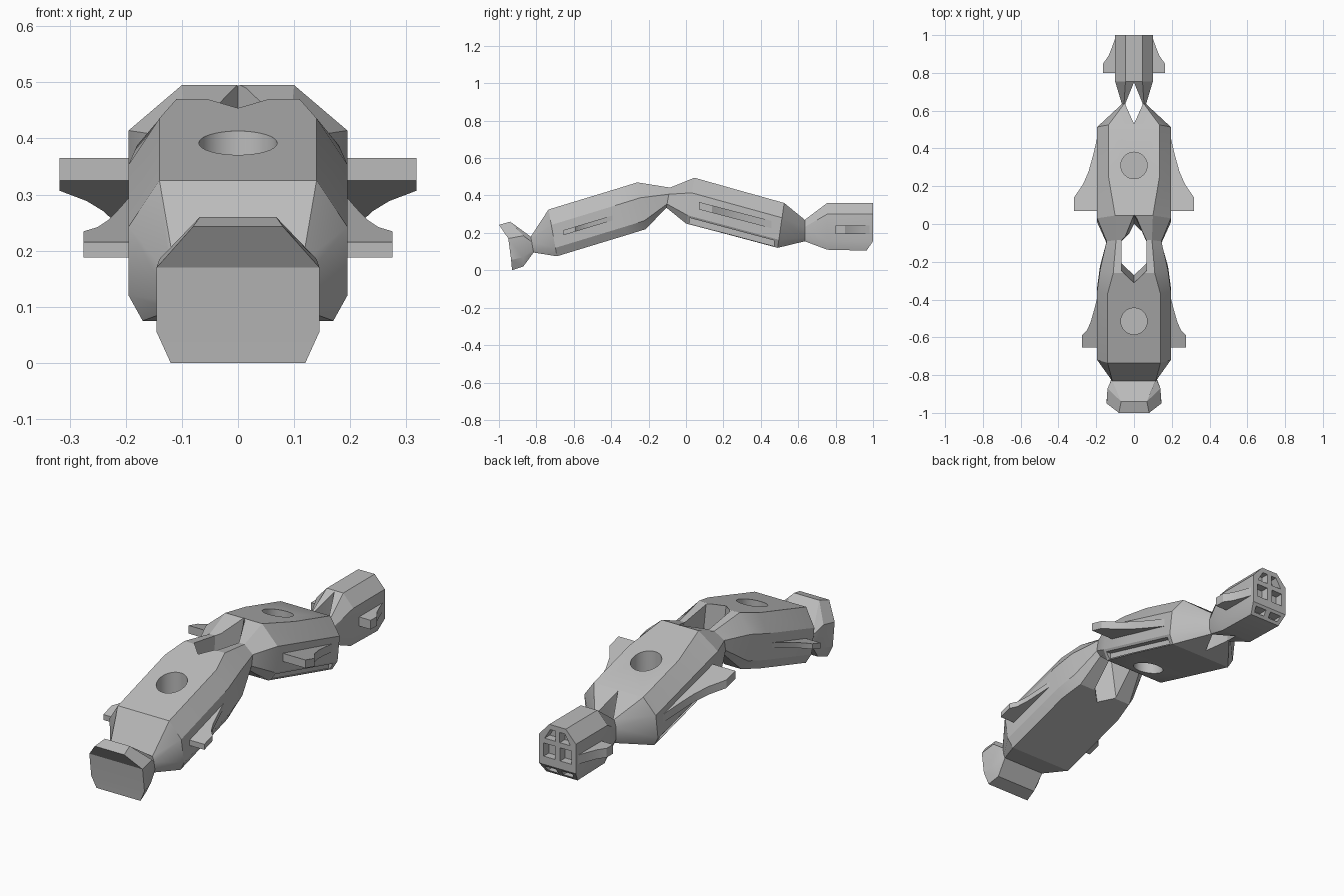
import bpy, bmesh, math
from mathutils import Matrix

if "Cube" in bpy.data.objects:
    bpy.data.objects.remove(bpy.data.objects["Cube"])

hull_grey = bpy.data.materials.new("hull_grey")
hull_grey.diffuse_color = (0.5, 0.5, 0.5, 1)
hull_grey.use_nodes = True
hull_grey.node_tree.nodes["Principled BSDF"].inputs["Base Color"].default_value = hull_grey.diffuse_color


def make(name, bm):
    bmesh.ops.recalc_face_normals(bm, faces=bm.faces[:])
    me = bpy.data.meshes.new(name)
    bm.to_mesh(me)
    bm.free()
    ob = bpy.data.objects.new(name, me)
    bpy.context.collection.objects.link(ob)
    me.materials.append(hull_grey)
    return ob


def loft(name, rings):
    """Loft mirrored half sections, each listed from top to bottom."""
    bm = bmesh.new()
    vr = [[bm.verts.new(p) for p in r] +
          [bm.verts.new((-p[0], p[1], p[2])) for p in reversed(r)] for r in rings]
    n = len(vr[0])
    for a, b in zip(vr, vr[1:]):
        for i in range(n):
            j = (i + 1) % n
            bm.faces.new((a[i], a[j], b[j], b[i]))
    for r in (vr[0], vr[-1]):
        for i in range(n // 2 - 1):
            bm.faces.new((r[i], r[i + 1], r[n - 2 - i], r[n - 1 - i]))
    return make(name, bm)


def section(top, bottom, widths):
    """Half section between a top and a bottom (y, z) point."""
    return [(w, top[0] + t * (bottom[0] - top[0]), top[1] + t * (bottom[1] - top[1]))
            for w, t in zip(widths, (0, 0.33, 0.82, 1))]


def prism(name, lower, upper, mirror=False):
    bm = bmesh.new()
    for s in ((1, -1) if mirror else (1,)):
        a = [bm.verts.new((s * x, y, z)) for x, y, z in lower]
        b = [bm.verts.new((s * x, y, z)) for x, y, z in upper]
        bm.faces.new(a)
        bm.faces.new(b)
        for i in range(len(a)):
            j = (i + 1) % len(a)
            bm.faces.new((a[i], a[j], b[j], b[i]))
    return make(name, bm)


def shaft(name, y, z0, z1, r=0.07):
    bm = bmesh.new()
    bmesh.ops.create_cone(bm, cap_ends=True, segments=32, radius1=r, radius2=r,
                          depth=z1 - z0, matrix=Matrix.Translation((0, y, (z0 + z1) / 2)))
    return make(name, bm)


def cut(ob, *cutters):
    for c in cutters:
        c.hide_render = True
        m = ob.modifiers.new("cut", 'BOOLEAN')
        m.operation = 'DIFFERENCE'
        m.solver = 'EXACT'
        m.object = c
    dg = bpy.context.evaluated_depsgraph_get()
    me = bpy.data.meshes.new_from_object(ob.evaluated_get(dg))
    ob.modifiers.clear()
    ob.data = me


# main sections
FULL = (0.14, 0.195, 0.195, 0.17)
neck = section((-0.83, 0.18), (-0.815, 0.095), (0.115, 0.12, 0.12, 0.115))
joint = section((-0.085, 0.442), (-0.105, 0.335), (0.095, 0.145, 0.145, 0.12))
tail_joint = section((0.635, 0.27), (0.635, 0.155), (0.053, 0.064, 0.064, 0.055))

head = loft("head", [
    [(0.08, -1, 0.243), (0.145, -0.95, 0.17), (0.145, -0.935, 0.055), (0.12, -0.93, 0)],
    [(0.068, -0.94, 0.26), (0.14, -0.87, 0.185), (0.135, -0.87, 0.07), (0.11, -0.87, 0.02)],
    neck])
front_body = loft("front_body", [
    neck,
    section((-0.735, 0.325), (-0.69, 0.075), FULL),
    section((-0.37, 0.436), (-0.325, 0.186), FULL),
    section((-0.26, 0.47), (-0.215, 0.22), (0.11, 0.18, 0.18, 0.15)),
    joint])
rear_body = loft("rear_body", [
    joint,
    section((0.045, 0.495), (0.0, 0.25), (0.1, 0.195, 0.195, 0.165)),
    section((0.25, 0.437), (0.21, 0.195), (0.135, 0.195, 0.195, 0.17)),
    section((0.525, 0.36), (0.49, 0.12), (0.135, 0.195, 0.195, 0.17)),
    tail_joint])
tail = loft("tail", [
    tail_joint,
    [(0.045, 0.755, 0.36), (0.1, 0.755, 0.3), (0.1, 0.755, 0.155), (0.085, 0.755, 0.11)],
    [(0.045, 1, 0.36), (0.1, 1, 0.3), (0.1, 1, 0.155), (0.085, 0.965, 0.105)]])


# open gaps between the prongs at both joints
def diamond(z, front, fw, bw, back, w):
    return [(0, front, z), (w, fw, z), (w, bw, z), (0, back, z), (-w, bw, z), (-w, fw, z)]


mid_gap = prism("mid_gap_cutter", diamond(0.1, -0.255, -0.19, -0.1, -0.03, 0.065),
                diamond(0.6, -0.335, -0.27, -0.08, 0.07, 0.065))
tail_gap = prism("tail_gap_cutter", diamond(0.0, 0.53, 0.63, 0.64, 0.75, 0.045),
                 diamond(0.6, 0.53, 0.63, 0.64, 0.75, 0.045))

# long grooves along the lower sides of the rear body
groove_pts = [(0.02, 0.25), (0.02, 0.28), (0.47, 0.16), (0.47, 0.13)]
groove = prism("groove_cutter", [(0.163, y, z) for y, z in groove_pts],
               [(0.25, y, z) for y, z in groove_pts], mirror=True)

cut(front_body, mid_gap, shaft("front_shaft_cutter", -0.515, 0.27, 0.6))
cut(rear_body, mid_gap, tail_gap, groove,
    shaft("rear_shaft_cutter", 0.31, 0.29, 0.6),
    shaft("under_shaft_cutter", 0.105, 0.0, 0.32))

# exhaust windows in the tail
windows = []
for name, depth, pts in (
        ("upper", 0.96, [(0.012, 0.285), (0.07, 0.285), (0.04, 0.335), (0.012, 0.335)]),
        ("middle", 0.96, [(0.014, 0.195), (0.075, 0.195), (0.075, 0.26), (0.014, 0.26)]),
        ("lower", 0.945, [(0.014, 0.118), (0.07, 0.118), (0.076, 0.143), (0.014, 0.143)])):
    windows.append(prism(name + "_window_cutter", [(x, depth, z) for x, z in pts],
                         [(x, 1.1, z) for x, z in pts], mirror=True))
cut(tail, tail_gap, *windows)


# swept fins, following the tilt of each part
def fins(name, plan, z_top, thick, slope):
    y0 = plan[0][1]
    up = [(x, y, z_top + slope * (y - y0)) for x, y in plan]
    return prism(name, [(x, y, z - thick) for x, y, z in up], up, mirror=True)


parts = [head, front_body, rear_body, tail]
parts.append(fins("front_fins", [(0.17, -0.655), (0.275, -0.655), (0.275, -0.59), (0.25, -0.565),
                                 (0.23, -0.52), (0.21, -0.45), (0.192, -0.38), (0.17, -0.38)],
                  0.215, 0.027, 0.3))
parts.append(fins("rear_fins", [(0.15, 0.07), (0.318, 0.07), (0.318, 0.14), (0.27, 0.21),
                                (0.24, 0.28), (0.215, 0.37), (0.192, 0.47), (0.15, 0.47)],
                  0.365, 0.04, -0.26))
parts.append(fins("tail_fins", [(0.08, 0.8), (0.163, 0.8), (0.163, 0.85), (0.135, 0.89),
                                (0.115, 0.94), (0.099, 0.985), (0.08, 0.985)],
                  0.24, 0.045, 0))

# remove the helper cutters, then shade
for ob in list(bpy.data.objects):
    if ob.name.endswith("_cutter"):
        bpy.data.objects.remove(ob)
for ob in parts:
    bpy.ops.object.select_all(action='DESELECT')
    ob.select_set(True)
    bpy.context.view_layer.objects.active = ob
    bpy.ops.object.shade_smooth_by_angle(angle=math.radians(25))
